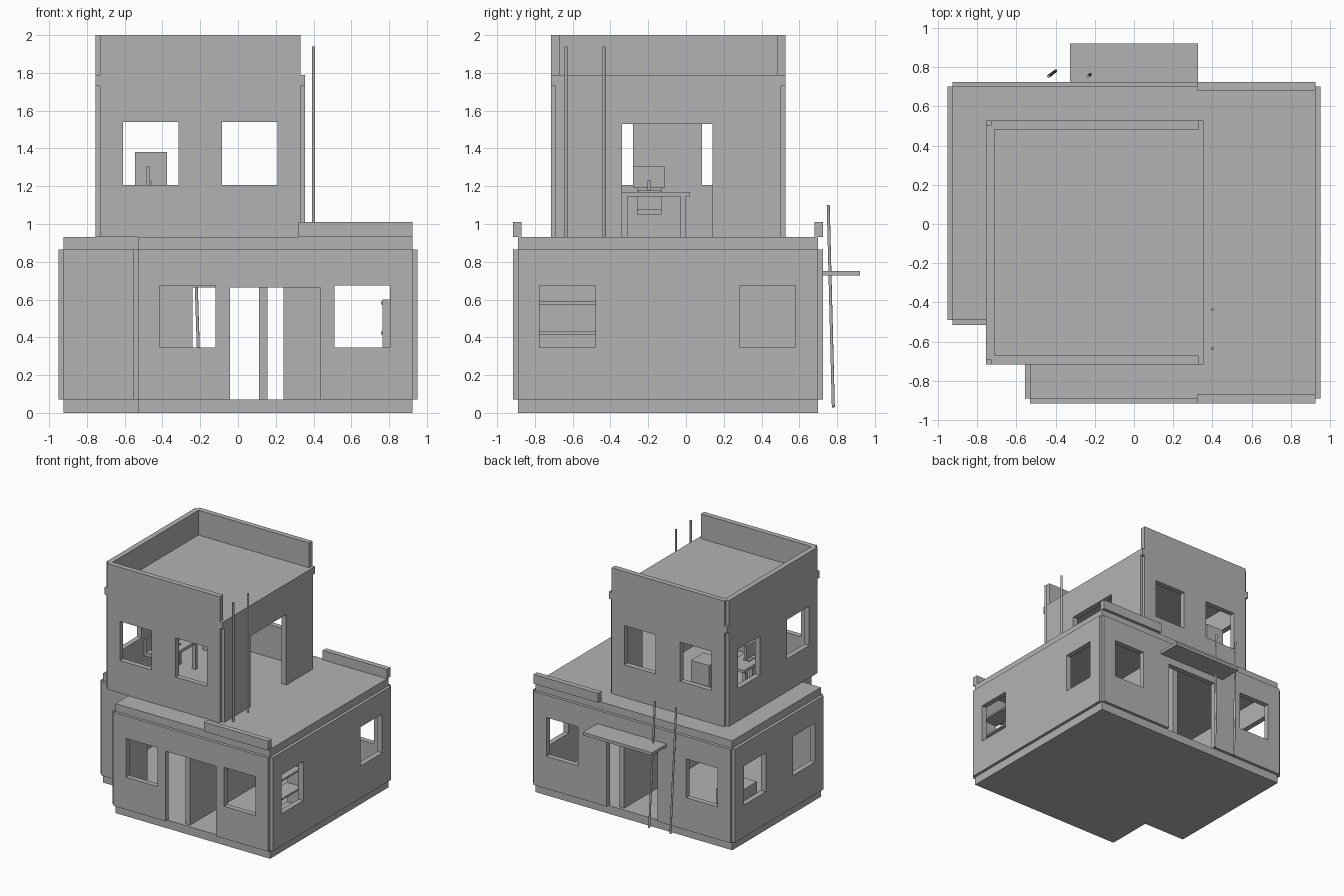
import bpy, bmesh
from mathutils import Vector

cube = bpy.data.objects.get("Cube")
if cube:
    bpy.data.objects.remove(cube)

GREY = (0.45, 0.45, 0.45, 1)
mat = bpy.data.materials.new("plain grey")
mat.use_nodes = True
mat.diffuse_color = GREY
mat.node_tree.nodes["Principled BSDF"].inputs["Base Color"].default_value = GREY
T = 0.045  # wall thickness


def finish(name, bm):
    bmesh.ops.recalc_face_normals(bm, faces=bm.faces)
    mesh = bpy.data.meshes.new(name)
    bm.to_mesh(mesh)
    bm.free()
    mesh.materials.append(mat)
    obj = bpy.data.objects.new(name, mesh)
    bpy.context.collection.objects.link(obj)
    return obj


def box(name, x, y, z):
    bm = bmesh.new()
    bmesh.ops.create_cube(bm, size=1)
    for v in bm.verts:
        v.co = [r[0] + (c + 0.5) * (r[1] - r[0]) for c, r in zip(v.co, (x, y, z))]
    return finish(name, bm)


def slab(name, outline, z0, z1):
    bm = bmesh.new()
    face = bm.faces.new([bm.verts.new((x, y, z0)) for x, y in outline])
    ext = bmesh.ops.extrude_face_region(bm, geom=[face], use_keep_orig=True)
    for v in ext["geom"]:
        if isinstance(v, bmesh.types.BMVert):
            v.co.z = z1
    return finish(name, bm)


def wall(name, axis, span, depth, z, openings=()):
    """Panel along 'axis' from span[0] to span[1] with rectangular holes (a0, a1, z0, z1)."""
    us = sorted({*span, *(u for o in openings for u in o[:2])})
    zs = sorted({*z, *(h for o in openings for h in o[2:])})
    bm = bmesh.new()

    def place(u, d, h):
        return (u, d, h) if axis == "x" else (d, u, h)

    grid = {(u, h): bm.verts.new(place(u, depth, h)) for u in us for h in zs}
    for u0, u1 in zip(us, us[1:]):
        for h0, h1 in zip(zs, zs[1:]):
            mu, mh = (u0 + u1) / 2, (h0 + h1) / 2
            if not any(o[0] < mu < o[1] and o[2] < mh < o[3] for o in openings):
                bm.faces.new([grid[u0, h0], grid[u1, h0], grid[u1, h1], grid[u0, h1]])
    bmesh.ops.delete(bm, geom=[v for v in bm.verts if not v.link_faces], context="VERTS")
    ext = bmesh.ops.extrude_face_region(bm, geom=bm.faces[:], use_keep_orig=True)
    bmesh.ops.translate(bm, vec=place(0, T, 0),
                        verts=[v for v in ext["geom"] if isinstance(v, bmesh.types.BMVert)])
    return finish(name, bm)


def windows(z0, z1, *starts):
    return [(s, s + 0.295, z0, z1) for s in starts]


def pole(name, a, b, r=0.008):
    a, b = Vector(a), Vector(b)
    bm = bmesh.new()
    bmesh.ops.create_cone(bm, cap_ends=True, segments=12, radius1=r, radius2=r, depth=(b - a).length)
    obj = finish(name, bm)
    obj.location = (a + b) / 2
    obj.rotation_mode = "QUATERNION"
    obj.rotation_quaternion = (b - a).to_track_quat("Z", "Y")


# Lower storey: L-shaped slabs
L, R, F, B = -0.925, 0.925, -0.89, 0.70
NX, NY = -0.53, -0.49
plan = [(L, NY), (NX, NY), (NX, F), (R, F), (R, B), (L, B)]
slab("ground_slab", plan, 0, 0.07)
slab("lower_roof_slab", plan, 0.865, 0.93)

# Lower storey: wall panels standing slightly proud of the slabs
P = 0.025
low = (0.07, 0.865)
sill, head = 0.345, 0.675
wall("front_wall", "x", (NX, R), F - P, low,
     windows(sill, head, -0.413, 0.51) + [(-0.043, 0.435, 0.07, 0.665)])
wall("back_wall", "x", (L, R), B + P - T, low,
     windows(sill, head, -0.805, 0.51) + [(-0.24, 0.24, 0.07, 0.665)])
wall("east_wall", "y", (F, B), R + P - T, low, windows(sill, head, -0.775, 0.285))
wall("west_wall", "y", (NY, B), L - P, low, windows(sill, head, -0.375, 0.285))
wall("recess_front_wall", "x", (L, NX), NY - P, low)
wall("recess_side_wall", "y", (F, NY), NX - P, low)
wall("partition_wall", "y", (F + P, B - P), 0.11, low)

# Parapets on the lower roof and the back canopy
box("front_parapet", (0.32, R), (F - P, F - P + T), (0.93, 1.01))
box("back_parapet", (0.32, R), (B + P - T, B + P), (0.93, 1.01))
box("door_canopy", (-0.325, 0.325), (B, 0.92), (0.727, 0.752))

# Upper storey
l, r, f, b = -0.73, 0.33, -0.69, 0.503
up = (0.93, 1.73)
sill, head = 1.207, 1.54
upper_x = windows(sill, head, -0.61, -0.085)
wall("upper_front_wall", "x", (l, r), f - P, up, upper_x)
wall("upper_back_wall", "x", (l, r), b + P - T, up, upper_x)
wall("upper_west_wall", "y", (f, b), l - P, up, windows(sill, head, -0.575, 0.085))
wall("upper_east_wall", "y", (f, b), r + P - T, up, [(-0.34, 0.14, 0.93, 1.53)])
box("upper_roof_slab", (l - P, r + P), (f - P, b + P), (1.73, 1.79))
top = (1.79, 2.0)
wall("roof_parapet_front", "x", (l, r), f - P, top)
wall("roof_parapet_back", "x", (l, r), b + P - T, top)
wall("roof_parapet_west", "y", (f, b), l - P, top)

# Upright poles on the lower roof, leaning poles at the back
for i, y in enumerate((-0.635, -0.435)):
    pole(f"roof_pole_{i}", (0.4, y, 0.93), (0.4, y, 1.94))
for i, x in enumerate((-0.4, -0.2)):
    pole(f"leaning_pole_{i}", (x, 0.78, 0.03), (x - 0.035, 0.753, 1.1))

# Upper room furniture: desk, screen, stool and cabinet
box("desk_top", (-0.56, -0.38), (-0.34, 0.02), (1.145, 1.17))
for i, x in enumerate((-0.56, -0.41)):
    for j, y in enumerate((-0.34, -0.03)):
        box(f"desk_leg_{i}{j}", (x, x + 0.03), (y, y + 0.03), (0.93, 1.145))
box("screen", (-0.487, -0.467), (-0.28, -0.115), (1.19, 1.305))
box("screen_stand", (-0.467, -0.457), (-0.205, -0.185), (1.17, 1.23))
box("screen_foot", (-0.5, -0.44), (-0.255, -0.135), (1.17, 1.178))
box("stool_seat", (-0.69, -0.57), (-0.26, -0.13), (1.05, 1.08))
box("stool_back", (-0.7, -0.685), (-0.26, -0.13), (1.05, 1.19))
box("cabinet", (-0.545, -0.375), (0.3, 0.47), (0.93, 1.38))

# Lower room furniture: shelves and a low chest
for i, z in enumerate((0.25, 0.415, 0.575)):
    box(f"shelf_{i}", (0.757, 0.9), (-0.82, -0.43), (z, z + 0.015))
for i, y in enumerate((-0.835, -0.43)):
    box(f"shelf_side_{i}", (0.765, 0.9), (y, y + 0.015), (0.07, 0.6))
box("low_chest", (-0.88, -0.7), (0.3, 0.6), (0.07, 0.42))
